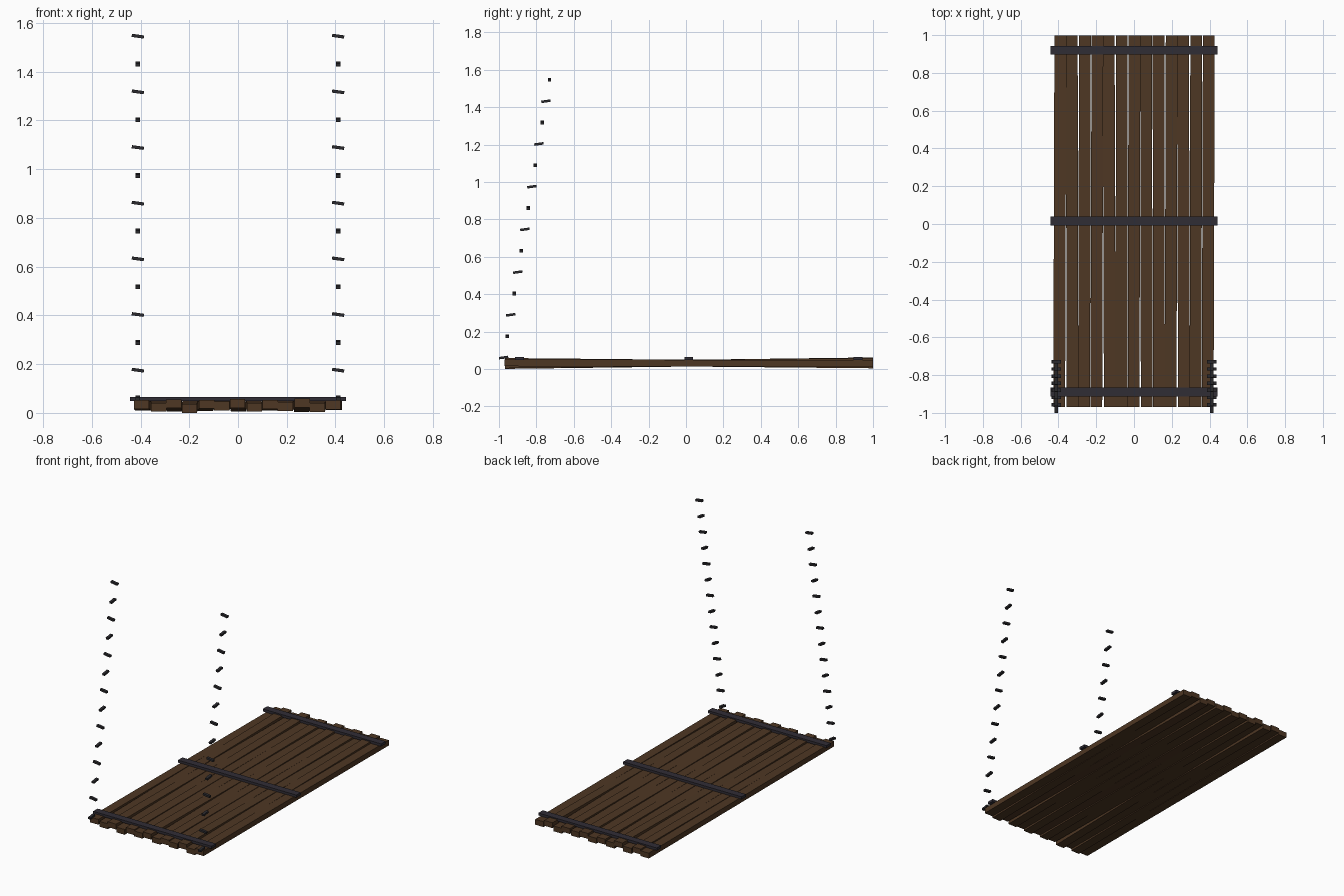
import bpy, math
from mathutils import Euler

if "Cube" in bpy.data.objects:
    bpy.data.objects.remove(bpy.data.objects["Cube"])


def material(name, col):
    m = bpy.data.materials.new(name)
    m.diffuse_color = (*col, 1)
    m.use_nodes = True
    m.node_tree.nodes["Principled BSDF"].inputs["Base Color"].default_value = m.diffuse_color
    return m


wood = material("dark brown wood", (0.076, 0.038, 0.017))
iron = material("dark iron", (0.030, 0.026, 0.036))
steel = material("chain iron", (0.024, 0.023, 0.027))


def box(name, loc, size, mat, rot=(0, 0, 0)):
    x, y, z = (s / 2 for s in size)
    verts = [(a, b, c) for a in (-x, x) for b in (-y, y) for c in (-z, z)]
    faces = [(0, 1, 3, 2), (4, 6, 7, 5), (0, 4, 5, 1),
             (2, 3, 7, 6), (0, 2, 6, 4), (1, 5, 7, 3)]
    me = bpy.data.meshes.new(name)
    me.from_pydata(verts, [], faces)
    me.transform(Euler(rot).to_matrix().to_4x4())
    me.materials.append(mat)
    ob = bpy.data.objects.new(name, me)
    ob.location = loc
    bpy.context.collection.objects.link(ob)
    return ob


# deck planks, each slightly pitched and turned so the ends are uneven
pitch = [-2, 5, -4, 8, -3, 2, -5, 5, -2, 3, -6, 6, -1]
yaw = [-3, 2, -2, -3, 3, -1, -2, 2, 1, -3, 2, -2, -3]
for i in range(13):
    box(f"plank_{i + 1}", (-0.393 + 0.0655 * i, 0.015, 0.031),
        (0.0625, 1.968, 0.036), wood,
        (pitch[i] * 0.0016, 0, yaw[i] * 0.001))

# iron cross straps
for i, y in enumerate((-0.89, 0.015, 0.92)):
    box(f"cross_strap_{i + 1}", (0, y, 0.0565), (0.885, 0.047, 0.017), iron)

# two hanging chains of alternating separate links
for side, x in (("left", -0.411), ("right", 0.411)):
    for k in range(14):
        loc = (x, -0.975 + 0.01885 * k, 0.061 + 0.1142 * k)
        if k % 2:
            box(f"{side}_chain_link_{k + 1}", loc, (0.05, 0.018, 0.013),
                steel, (0, math.radians(8), 0))
        else:
            box(f"{side}_chain_link_{k + 1}", loc, (0.018, 0.05, 0.013),
                steel, (math.radians(8), 0, 0))
# the top link sits crosswise, like the others at odd steps
